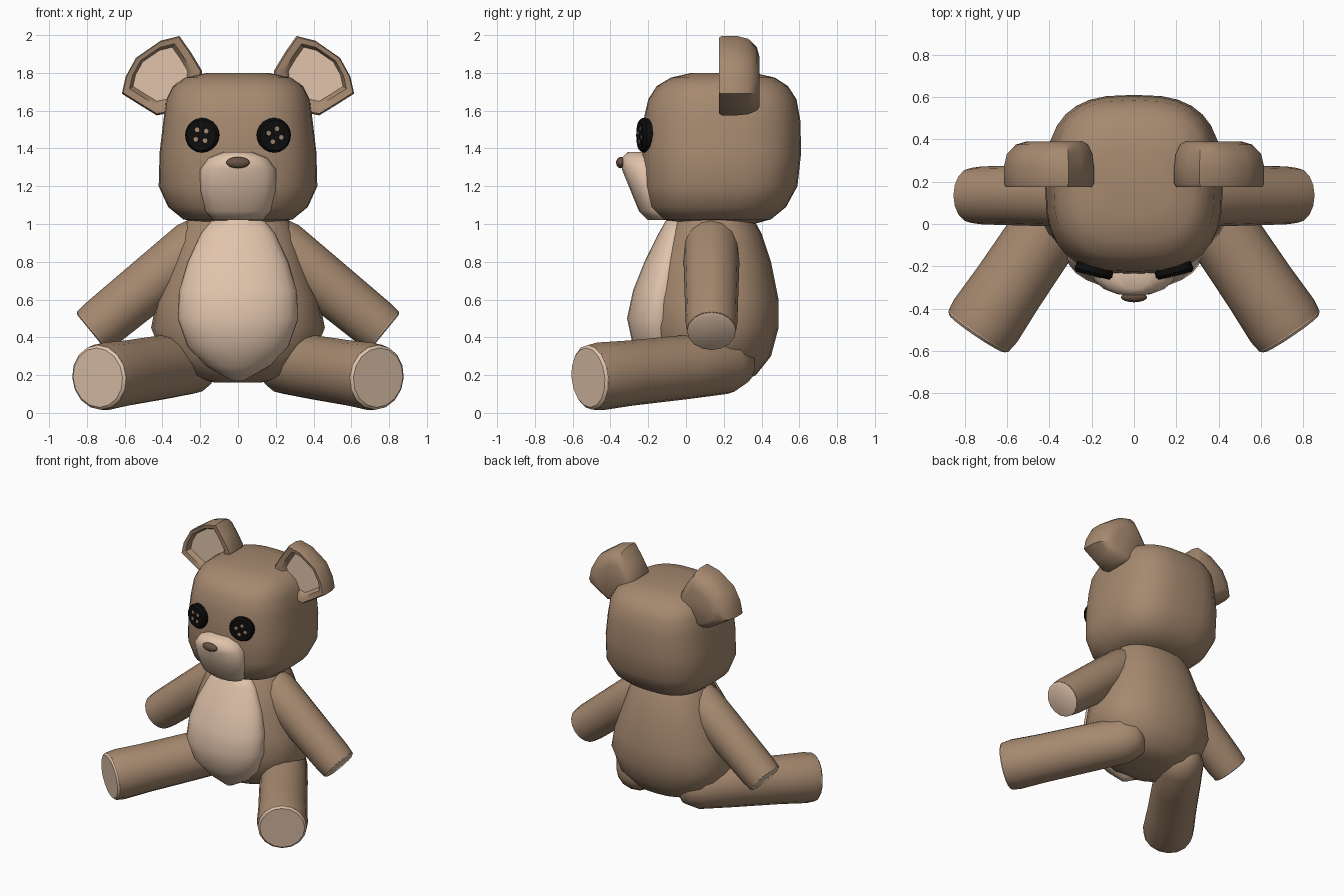
import bpy, bmesh, math
from mathutils import Vector

if "Cube" in bpy.data.objects:
    bpy.data.objects.remove(bpy.data.objects["Cube"])


def material(name, rgb):
    m = bpy.data.materials.new(name)
    m.diffuse_color = (*rgb, 1)
    m.use_nodes = True
    m.node_tree.nodes["Principled BSDF"].inputs["Base Color"].default_value = m.diffuse_color
    return m


FUR = material("fur", (0.38, 0.25, 0.16))
CREAM = material("cream", (0.75, 0.55, 0.41))
BLACK = material("black", (0.004, 0.004, 0.004))
NOSE = material("nose_brown", (0.14, 0.085, 0.055))


def skin(name, rings, mats, cap_mat=0, angle=40):
    """Join equal-sized rings of points into a closed smooth shape."""
    bm = bmesh.new()
    vs = [[bm.verts.new(p) for p in r] for r in rings]
    n = len(vs[0])
    for a, b in zip(vs, vs[1:]):
        for i in range(n):
            j = (i + 1) % n
            bm.faces.new((a[i], a[j], b[j], b[i]))
    bm.faces.new(vs[0][::-1])
    bm.faces.new(vs[-1]).material_index = cap_mat
    bmesh.ops.recalc_face_normals(bm, faces=bm.faces)
    me = bpy.data.meshes.new(name)
    bm.to_mesh(me)
    bm.free()
    ob = bpy.data.objects.new(name, me)
    bpy.context.collection.objects.link(ob)
    for m in mats:
        me.materials.append(m)
    bpy.ops.object.select_all(action='DESELECT')
    ob.select_set(True)
    bpy.context.view_layer.objects.active = ob
    bpy.ops.object.shade_smooth_by_angle(angle=math.radians(angle))
    return ob


def loft(name, rows, mat, e=2.0, n=24, angle=60):
    """Stack of superellipses; each row is z, front y, back y, half width."""
    def p(c):
        return math.copysign(abs(c) ** (2 / e), c)
    rings = []
    for z, yf, yb, rx in rows:
        ts = [2 * math.pi * i / n for i in range(n)]
        rings.append([(rx * p(math.cos(t)), (yf + yb) / 2 + (yb - yf) / 2 * p(math.sin(t)), z)
                      for t in ts])
    return skin(name, rings, [mat], angle=angle)


def tube(name, a, b, rows, mat, n=16, angle=40):
    """Round tube from a to b; each row is position along the axis, radius."""
    a, b = Vector(a), Vector(b)
    d = (b - a).normalized()
    u = d.cross(Vector((0, 0, 1))).normalized()
    v = u.cross(d)
    rings = []
    for t, r in rows:
        ts = [2 * math.pi * i / n for i in range(n)]
        rings.append([a.lerp(b, t) + r * (u * math.cos(k) + v * math.sin(k)) for k in ts])
    return skin(name, rings, [mat], angle=angle)


# Head, torso, belly patch and muzzle
loft("head", [(1.0, 0.0, 0.36, 0.17), (1.025, -0.13, 0.45, 0.29), (1.09, -0.2, 0.53, 0.37),
              (1.2, -0.225, 0.59, 0.42), (1.38, -0.235, 0.61, 0.415), (1.55, -0.225, 0.605, 0.395),
              (1.66, -0.2, 0.585, 0.38), (1.73, -0.155, 0.54, 0.345), (1.775, -0.08, 0.47, 0.28),
              (1.8, 0.03, 0.36, 0.16)], FUR, e=2.8, n=32)
loft("torso", [(0.16, 0.0, 0.28, 0.12), (0.2, -0.1, 0.37, 0.28), (0.3, -0.17, 0.45, 0.4),
               (0.45, -0.2, 0.49, 0.46), (0.6, -0.2, 0.49, 0.43), (0.8, -0.16, 0.45, 0.36),
               (0.95, -0.1, 0.4, 0.31), (1.04, -0.05, 0.35, 0.26)], FUR, e=2.3)
loft("belly_patch", [(0.17, -0.13, -0.07, 0.03), (0.25, -0.215, 0.0, 0.17), (0.35, -0.28, 0.0, 0.265),
                     (0.5, -0.312, 0.01, 0.318), (0.65, -0.28, 0.02, 0.31), (0.8, -0.22, 0.03, 0.265),
                     (0.95, -0.145, 0.02, 0.195), (1.03, -0.1, 0.0, 0.13)], CREAM)
loft("muzzle", [(1.02, -0.2, -0.05, 0.13), (1.07, -0.25, -0.09, 0.175), (1.18, -0.295, -0.1, 0.2),
                (1.29, -0.34, -0.1, 0.2), (1.35, -0.34, -0.11, 0.155), (1.38, -0.31, -0.13, 0.08)],
     CREAM, e=2.1, n=16)

# Nose
bpy.ops.mesh.primitive_uv_sphere_add(segments=16, ring_count=10, radius=1, location=(0, -0.345, 1.325))
nose = bpy.context.object
nose.name = "nose"
nose.scale = (0.062, 0.025, 0.03)
nose.data.materials.append(NOSE)
bpy.ops.object.shade_smooth()

# Ear outline in x, z, lower edge buried in the head
EAR = [(0.2, 1.72), (0.19, 1.81), (0.25, 1.91), (0.31, 1.995), (0.41, 1.97), (0.54, 1.88),
       (0.595, 1.78), (0.615, 1.69), (0.52, 1.63), (0.43, 1.575), (0.3, 1.6)]


def ear_ring(s, y, k, centre):
    cx, cz = centre
    return [(s * (cx + (x - cx) * k), y, cz + (z - cz) * k) for x, z in EAR]


for s, side in ((1, "left"), (-1, "right")):
    root, bowl = (0.33, 1.7), (0.43, 1.81)
    # Ear with a cream hollow facing forward
    skin(side + "_ear", [ear_ring(s, 0.39, 0.62, root), ear_ring(s, 0.375, 0.8, root),
                         ear_ring(s, 0.33, 0.95, root), ear_ring(s, 0.27, 1, root),
                         ear_ring(s, 0.19, 1, root), ear_ring(s, 0.175, 0.96, bowl),
                         ear_ring(s, 0.18, 0.78, bowl), ear_ring(s, 0.215, 0.68, bowl)],
         [FUR, CREAM], cap_mat=1, angle=50)

    # Arm and paw pad
    a, b = (s * 0.2, 0.135, 0.9), (s * 0.775, 0.135, 0.43)
    tube(side + "_arm", a, b, [(-0.12, 0.08), (-0.06, 0.13), (0.05, 0.15), (0.4, 0.145),
                               (0.9, 0.137), (0.99, 0.13)], FUR)
    tube(side + "_paw_pad", a, b, [(0.97, 0.126), (0.995, 0.128), (1.004, 0.115)], CREAM)

    # Leg and foot pad
    a, b = (s * 0.25, 0.21, 0.265), (s * 0.74, -0.515, 0.187)
    tube(side + "_leg", a, b, [(-0.16, 0.06), (-0.12, 0.12), (0, 0.165), (0.3, 0.17),
                               (0.7, 0.173), (0.92, 0.18), (0.985, 0.172)], FUR)
    tube(side + "_foot_pad", a, b, [(0.96, 0.17), (0.99, 0.172), (1.004, 0.158)], CREAM)

    # Button eye with four thread holes, turned to follow the face
    c = Vector((s * 0.19, -0.225, 1.47))
    d = Vector((s * 0.24, -0.97, 0))
    u = Vector((0.97, s * 0.24, 0))
    tube(side + "_eye", c - d * 0.03, c + d * 0.02, [(0, 0.088), (0.7, 0.092), (1, 0.08)], BLACK, n=20)
    for i in range(4):
        k = math.pi / 2 * i + 0.3 * s + 0.95
        h = c + 0.036 * (u * math.cos(k) + Vector((0, 0, math.sin(k))))
        tube(f"{side}_eye_hole_{i + 1}", h, h + d * 0.023, [(0, 0.013), (1, 0.013)], FUR, n=8)
